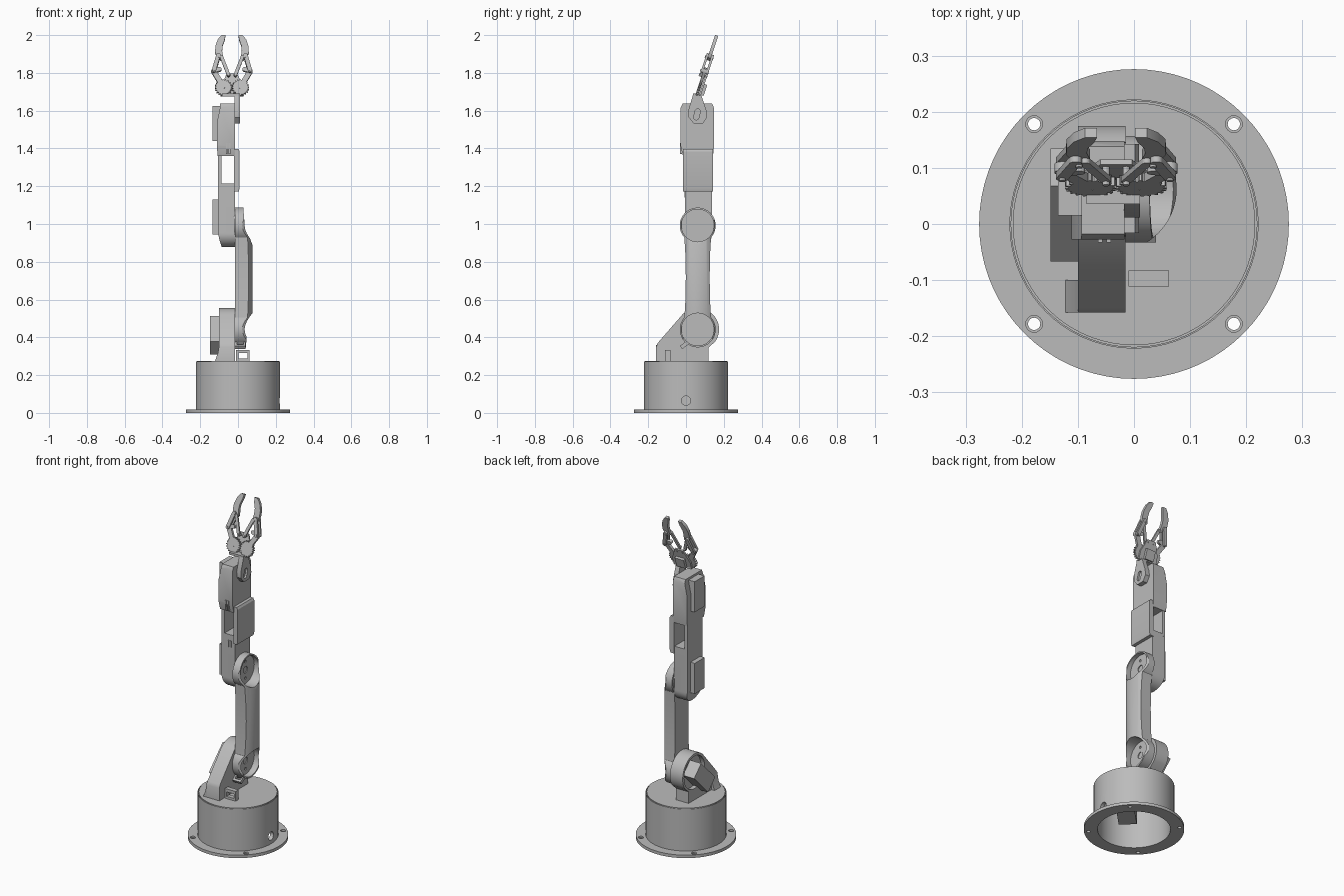
import bpy, bmesh, math
from mathutils import Matrix, Vector

cube = bpy.data.objects.get("Cube")
if cube:
    bpy.data.objects.remove(cube)

grey = bpy.data.materials.new("light grey")
grey.use_nodes = True
grey.diffuse_color = (0.5, 0.5, 0.5, 1)
grey.node_tree.nodes["Principled BSDF"].inputs["Base Color"].default_value = (0.5, 0.5, 0.5, 1)


def finish(name, bm, matrix=None):
    bmesh.ops.recalc_face_normals(bm, faces=bm.faces)
    if matrix:
        bm.transform(matrix)
    mesh = bpy.data.meshes.new(name)
    bm.to_mesh(mesh)
    bm.free()
    mesh.materials.append(grey)
    ob = bpy.data.objects.new(name, mesh)
    bpy.context.collection.objects.link(ob)
    return ob


def prism(name, pts, axis, lo, hi, matrix=None):
    """Extrude a 2D outline along an axis: x uses (y,z), y uses (x,z), z uses (x,y)."""
    place = {"x": lambda a, b, t: (t, a, b),
             "y": lambda a, b, t: (a, t, b),
             "z": lambda a, b, t: (a, b, t)}[axis]
    bm = bmesh.new()
    low = [bm.verts.new(place(a, b, lo)) for a, b in pts]
    high = [bm.verts.new(place(a, b, hi)) for a, b in pts]
    bm.faces.new(low)
    bm.faces.new(high)
    for i in range(len(pts)):
        j = (i + 1) % len(pts)
        bm.faces.new((low[i], low[j], high[j], high[i]))
    return finish(name, bm, matrix)


def box(name, x, y, z, matrix=None):
    return prism(name, [(x[0], y[0]), (x[1], y[0]), (x[1], y[1]), (x[0], y[1])], "z", *z, matrix)


def arc(a, b, r, start, end, n=24):
    steps = [math.radians(start + (end - start) * i / n) for i in range(n + 1)]
    return [(a + r * math.cos(t), b + r * math.sin(t)) for t in steps]


def circle(a, b, r, n=32):
    return arc(a, b, r, 0, 360, n)[:-1]


def boolean(ob, other, operation="DIFFERENCE"):
    """Apply a boolean and drop the helper object."""
    mod = ob.modifiers.new("cut", "BOOLEAN")
    mod.object, mod.operation, mod.solver = other, operation, "EXACT"
    other.hide_render = True
    result = bpy.data.meshes.new_from_object(
        ob.evaluated_get(bpy.context.evaluated_depsgraph_get()))
    ob.modifiers.clear()
    ob.data = result
    bpy.data.objects.remove(other)
    return ob


def capsule(a, b, r):
    d = Vector(b) - Vector(a)
    t = math.degrees(math.atan2(d.y, d.x))
    return arc(*a, r, t + 90, t + 270, 8) + arc(*b, r, t - 90, t + 90, 8)


# Hollow base drum with flange and turntable lid
profile = [(.2, 0), (.276, 0), (.276, .018), (.222, .018), (.222, .272), (.219, .272),
           (.219, .264), (.216, .264), (.216, .275), (0, .275), (0, .25), (.2, .25)]
bm = bmesh.new()
ring = [bm.verts.new((r, 0, z)) for r, z in profile]
edges = [bm.edges.new((ring[i], ring[(i + 1) % len(ring)])) for i in range(len(ring))]
bmesh.ops.spin(bm, geom=ring + edges, cent=(0, 0, 0), axis=(0, 0, 1),
               angle=math.tau, steps=72, use_duplicate=False)
bmesh.ops.remove_doubles(bm, verts=bm.verts, dist=1e-4)
bmesh.ops.dissolve_degenerate(bm, edges=bm.edges, dist=1e-5)
base = finish("base_drum", bm)
for sx in (-1, 1):
    for sy in (-1, 1):
        boolean(base, prism("screw_hole", circle(.178 * sx, .178 * sy, .011, 16), "z", -.02, .05))
        boolean(base, prism("screw_sink", circle(.178 * sx, .178 * sy, .015, 16), "z", .01, .05))
boolean(base, prism("cable_hole", circle(0, .065, .025, 20), "x", .15, .3))
box("base_servo", (-.095, .095), (-.05, .05), (.09, .255),
    Matrix.Translation((.03, -.03, 0)) @ Matrix.Rotation(math.radians(45), 4, "Z"))

# Shoulder bracket with a round housing, a flared foot and a tilted servo
PY, LOW, HIGH = .062, .442, .992
outline = [(-.158, .274), (.118, .274), (.118, .345)] + arc(PY, LOW, .113, -35, 135) + [(-.15, .37), (-.158, .35)]
shoulder = prism("shoulder_bracket", outline, "x", -.1, -.015)
boolean(shoulder, prism("housing_recess", circle(PY, LOW, .098), "x", -.2, -.075))
prism("bracket_flare", [(-.122, .274), (-.099, .274), (-.099, .36), (-.107, .315)], "y", -.158, -.1)
box("shoulder_servo", (-.149, -.06), (-.0475, .0475), (-.095, .095),
    Matrix.Translation((0, .034, .411)) @ Matrix.Rotation(math.radians(-45), 4, "X"))

# Lower link: intersect its side, front and top outlines, then sink a socket at each end
half = arc(PY, HIGH, .095, -42, 222, 40) + [(-.004, .85), (-.001, .717), (-.004, .58)]
side = half + arc(PY, LOW, .095, 138, 402, 40) + [(.128, .58), (.125, .717), (.128, .85)]
link = prism("lower_link", side, "x", -.015, .12)
front = [(-.05, .3), (.04, .3), (.045, .4), (.076, .52), (.076, .89), (.035, 1.0), (.025, 1.12), (-.05, 1.12)]
boolean(link, prism("link_front", front, "y", -.2, .3), "INTERSECT")
boolean(link, prism("link_top", circle(-.035, PY, .111, 64), "z", .2, 1.3), "INTERSECT")
for z in (LOW, HIGH):
    boolean(link, prism("socket", circle(PY, z, .086, 40), "x", .002, .2))
    horn = prism("servo_horn", circle(PY, z, .084, 40), "x", -.02, .007)
    boolean(horn, prism("horn_centre", circle(PY, z, .02, 20), "x", -.008, .05))
    for dz in (-.05, .05):
        boolean(horn, prism("horn_screw", circle(PY, z + dz, .008, 12), "x", -.008, .05))


# Small cable loops
def cable_loop(name, matrix):
    loop = box(name, (-.036, .036), (-.014, .014), (0, .06), matrix)
    boolean(loop, box("loop_window", (-.024, .024), (-.05, .05), (.015, .042), matrix))


cable_loop("deck_cable_loop", Matrix.Translation((.026, -.097, .274)))
cable_loop("link_cable_loop", Matrix.Translation((.012, .01, .372))
           @ Matrix.Rotation(math.radians(125), 4, "X") @ Matrix.Scale(.75, 4))

# Forearm: rounded lower housing, open window, upper housing
lower = arc(.0665, .95, .072, 180, 360) + [(.1385, 1.215), (-.0055, 1.215)]
lower_arm = prism("forearm_lower", lower, "x", -.107, -.016)
shape = [(-.08, .86), (0, .86), (0, 1.3), (-.107, 1.3), (-.107, .96), (-.097, .91)]
boolean(lower_arm, prism("lower_shape", shape, "y", -.1, .3), "INTERSECT")
upper = [(-.016, 1.36), (.143, 1.36), (.148, 1.41), (.148, 1.615), (.138, 1.638), (-.018, 1.638), (-.028, 1.615), (-.028, 1.41)]
upper_arm = prism("forearm_upper", upper, "x", -.112, -.017)
shape = [(-.107, 1.3), (0, 1.3), (0, 1.7), (-.094, 1.7), (-.094, 1.62), (-.111, 1.54), (-.111, 1.42)]
boolean(upper_arm, prism("upper_shape", shape, "y", -.1, .3), "INTERSECT")
box("window_wall", (-.107, -.087), (-.006, .139), (1.2, 1.37))
prism("window_cover", [(-.02, 1.172), (.004, 1.172), (.009, 1.19), (.009, 1.385), (.002, 1.397), (-.02, 1.397)],
      "y", -.016, .143)
for name, z in (("lower_servo", .945), ("upper_servo", 1.44)):
    box(name, (-.135, -.06), (.015, .11), (z, z + .185))
for x in (-.06, -.045):
    box("cable_tab", (x - .004, x + .004), (-.033, -.02), (1.37, 1.43))
    box("cable_tab", (x - .004, x + .004), (-.009, 0), (1.14, 1.18))

# Wrist bracket with pivot slot and crossbar
wrist = [(.036, 1.68), (.012, 1.6), (.014, 1.565), (.04, 1.532), (.09, 1.532), (.112, 1.565), (.108, 1.6), (.078, 1.69)]
plate = prism("wrist_plate", wrist, "x", -.018, .011)
boolean(plate, prism("pivot_slot", capsule((.054, 1.565), (.062, 1.595), .014), "x", 0, .05))
box("wrist_crossbar", (-.085, .011), (.036, .08), (1.676, 1.69))

# Gripper, built flat and tilted into place
TILT = Matrix.Translation((-.032, .06, 1.69)) @ Matrix.Rotation(math.radians(71.6), 4, "X")


def flat(name, pts, lo, hi):
    return prism(name, pts, "z", lo, hi, TILT)


flat("gripper_base", [(-.06, -.008), (.06, -.008), (.06, .04), (.028, .115), (-.028, .115), (-.06, .04)], -.02, -.01)
flat("gripper_motor", [(-.03, 0), (.03, 0), (.03, .06), (-.03, .06)], -.035, -.02)
claw = [(-.055, .325), (-.034, .325), (-.039, .296), (-.05, .265), (-.052, .235), (-.046, .2),
        (-.058, .185), (-.08, .2), (-.089, .228), (-.088, .262), (-.075, .3)]
for s, label in ((-1, "left"), (1, "right")):
    gear = [((.046 if i % 4 < 2 else .039) * math.cos(i * math.tau / 80) - .045 * s,
             (.046 if i % 4 < 2 else .039) * math.sin(i * math.tau / 80) + .034) for i in range(80)]
    cog = flat(label + "_gear", gear, -.008, .008)
    boolean(cog, flat("gear_bore", circle(-.045 * s, .034, .008, 16), -.05, .05))
    flat(label + "_claw", [(u * s, v) for u, v in claw], -.009, .009)
    bars = (("gear_arm", (-.048, .04), (-.096, .124), .014, -.008, .008),
            ("outer_bar", (-.096, .124), (-.072, .21), .011, .008, .02),
            ("outer_back_bar", (-.096, .124), (-.072, .21), .011, -.02, -.008),
            ("inner_bar", (-.018, .1), (-.055, .2), .009, .008, .018),
            ("knuckle", (-.096, .124), (-.066, .134), .011, -.006, .012))
    for name, a, b, r, lo, hi in bars:
        flat(label + "_" + name, capsule((a[0] * s, a[1]), (b[0] * s, b[1]), r), lo, hi)
    for u, v in ((-.096, .124), (-.018, .1), (-.066, .2)):
        flat(label + "_pin", circle(u * s, v, .006, 12), -.022, .024)

# Smooth round surfaces, keep edges sharp
bpy.ops.object.select_all(action="DESELECT")
for ob in bpy.context.scene.objects:
    if ob.type == "MESH" and grey.name in ob.data.materials:
        ob.select_set(True)
        bpy.context.view_layer.objects.active = ob
bpy.ops.object.shade_smooth_by_angle(angle=math.radians(30))
